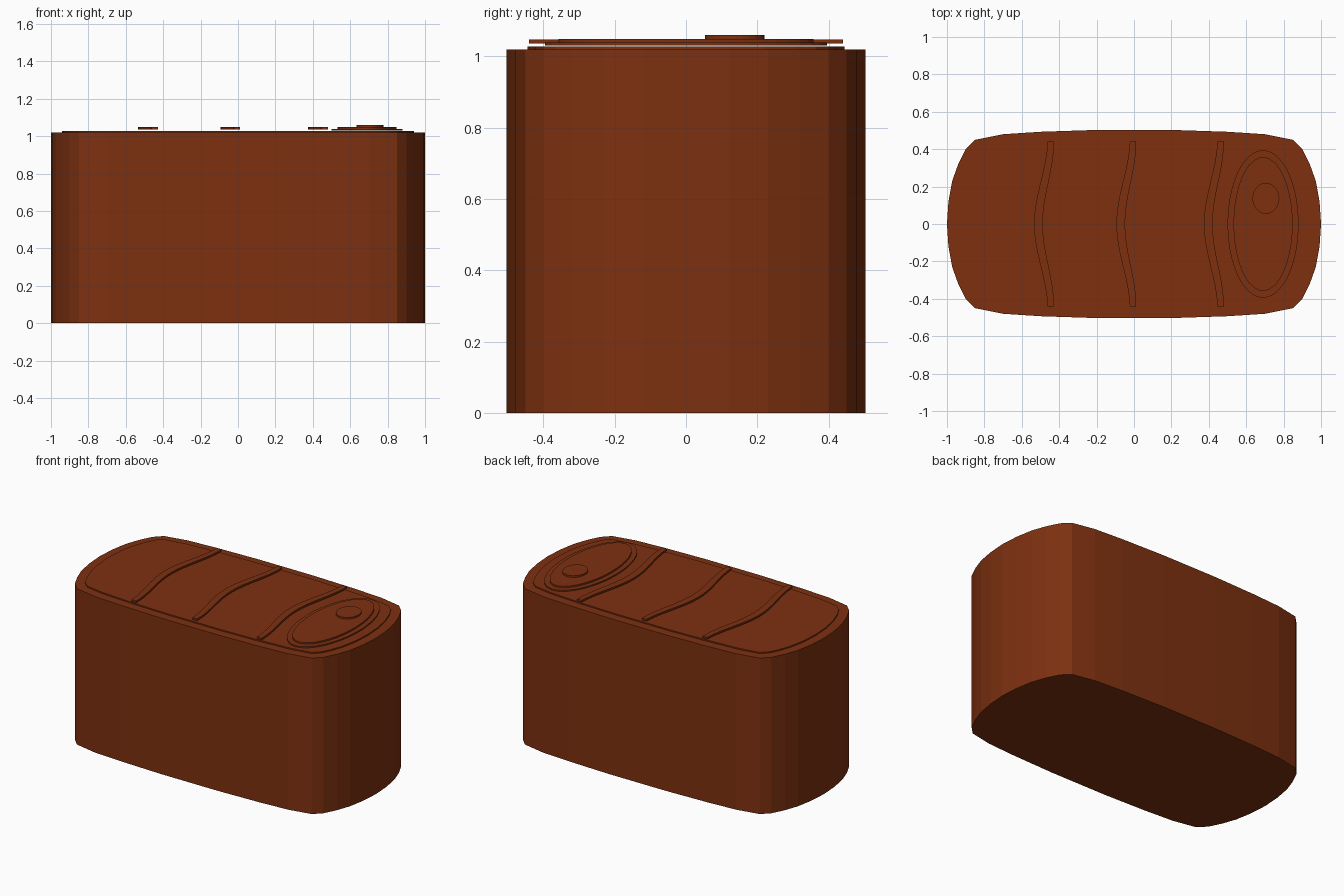
import bpy, bmesh, math

if "Cube" in bpy.data.objects:
    bpy.data.objects.remove(bpy.data.objects["Cube"])

brown = bpy.data.materials.new("rust brown")
brown.diffuse_color = (0.205, 0.030, 0.005, 1)
brown.use_nodes = True
brown.node_tree.nodes["Principled BSDF"].inputs["Base Color"].default_value = brown.diffuse_color


def prism(name, outline, z0, z1):
    """Extrude a flat outline between two heights."""
    bm = bmesh.new()
    face = bm.faces.new([bm.verts.new((x, y, z0)) for x, y in outline])
    up = bmesh.ops.extrude_face_region(bm, geom=[face])["geom"]
    for v in up:
        if isinstance(v, bmesh.types.BMVert):
            v.co.z = z1
    bmesh.ops.recalc_face_normals(bm, faces=bm.faces)
    mesh = bpy.data.meshes.new(name)
    bm.to_mesh(mesh)
    bm.free()
    mesh.materials.append(brown)
    ob = bpy.data.objects.new(name, mesh)
    bpy.context.collection.objects.link(ob)
    return ob


def mirrored(quarter):
    """Quarter outline, from the x axis up, mirrored to all four quadrants."""
    half = quarter + [(-x, y) for x, y in reversed(quarter)]
    return half + [(x, -y) for x, y in reversed(half[1:-1])]


def ellipse(cx, cy, rx, ry, n=40):
    return [(cx + rx * math.cos(2 * math.pi * i / n),
             cy + ry * math.sin(2 * math.pi * i / n)) for i in range(n)]


# Tin body
body = [(1, 0), (.992, .12), (.972, .23), (.94, .32), (.9, .4), (.85, .45),
        (.7, .48), (.5, .493), (.2, .503)]
prism("tin_body", mirrored(body), 0, 1.02)

# Raised lid inside the rim
lid = [(.94, 0), (.932, .12), (.912, .22), (.88, .31), (.85, .365), (.81, .4),
       (.68, .422), (.45, .437), (.2, .445)]
prism("lid", mirrored(lid), 1.01, 1.028)

# Curved straps across the lid
steps = 16
for i, x in enumerate((-.445, -.005, .463)):
    side = []
    for k in range(steps + 1):
        y = -.44 + .88 * k / steps
        bow = .06 * (.5 + .5 * math.cos(math.pi * y / .44))
        side.append((x - bow, y))
    outline = [(px + .017, y) for px, y in side]
    outline += [(px - .017 - .012 * math.cos(math.pi * y / .88), y) for px, y in reversed(side)]
    prism(f"strap_{i + 1}", outline, 1.036, 1.048)

# Oval ring plate, disc and button at the right end
prism("oval_plate", ellipse(.69, 0, .19, .395), 1.031, 1.039)
prism("oval_disc", ellipse(.69, 0, .158, .358), 1.036, 1.049)
prism("button", ellipse(.705, .137, .072, .083, 24), 1.045, 1.06)
